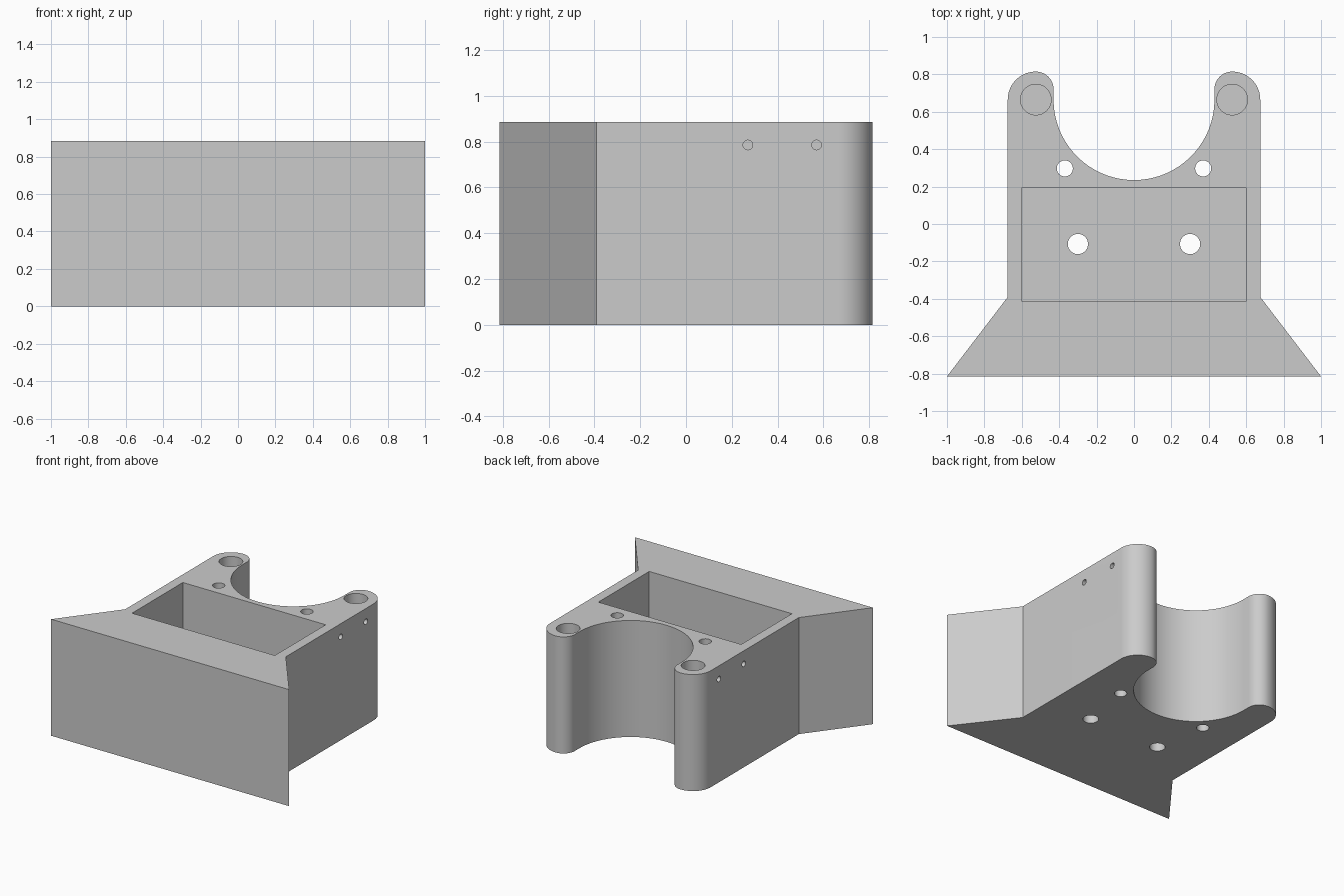
import bpy, bmesh
from math import sin, cos, pi, radians
from mathutils import Matrix, Vector

cube = bpy.data.objects.get("Cube")
if cube:
    bpy.data.objects.remove(cube, do_unlink=True)

HEIGHT = 0.885
ARM_X, ARM_Y = 0.525, 0.665     # centre of each arm's round end
BORE_R = 0.43
FLOOR = 0.1

grey = bpy.data.materials.new("plain_grey")
grey.use_nodes = True
grey.diffuse_color = (0.6, 0.6, 0.6, 1)
grey.node_tree.nodes["Principled BSDF"].inputs["Base Color"].default_value = (0.6, 0.6, 0.6, 1)


def make_object(name, bm):
    bmesh.ops.recalc_face_normals(bm, faces=bm.faces)
    mesh = bpy.data.meshes.new(name)
    bm.to_mesh(mesh)
    bm.free()
    mesh.materials.append(grey)
    obj = bpy.data.objects.new(name, mesh)
    bpy.context.collection.objects.link(obj)
    return obj


def arc(cx, cy, r, start, end, steps):
    angles = [radians(start + (end - start) * i / steps) for i in range(steps + 1)]
    return [(cx + r * cos(a), cy + r * sin(a)) for a in angles]


def extrude_profile(name, points, z0, z1):
    bm = bmesh.new()
    face = bm.faces.new([bm.verts.new((x, y, z0)) for x, y in points])
    result = bmesh.ops.extrude_face_region(bm, geom=[face])
    top = [v for v in result["geom"] if isinstance(v, bmesh.types.BMVert)]
    bmesh.ops.translate(bm, verts=top, vec=(0, 0, z1 - z0))
    return make_object(name, bm)


def cylinder(name, start, end, r):
    start, end = Vector(start), Vector(end)
    axis = end - start
    turn = Vector((0, 0, 1)).rotation_difference(axis).to_matrix().to_4x4()
    bm = bmesh.new()
    bmesh.ops.create_cone(bm, cap_ends=True, segments=48, radius1=r, radius2=r,
                          depth=axis.length,
                          matrix=Matrix.Translation((start + end) / 2) @ turn)
    return make_object(name, bm)


def cut(body, cutter):
    cutter.hide_render = True
    mod = body.modifiers.new("cut", "BOOLEAN")
    mod.operation = "DIFFERENCE"
    mod.solver = "EXACT"
    mod.object = cutter
    bpy.context.view_layer.objects.active = body
    bpy.ops.object.modifier_apply(modifier=mod.name)
    bpy.data.objects.remove(cutter, do_unlink=True)


# Body outline: flared front, straight sides, rounded arms, round bore
half = [(1, -0.815), (0.675, -0.39)]
half += arc(ARM_X, ARM_Y, 0.15, 0, 90, 18)
half += arc(ARM_X, 0.72, 0.095, 90, 180, 14)
half += arc(0, ARM_Y, BORE_R, 0, -90, 36)
mirrored = [(-x, y) for x, y in reversed(half[:-1])]
body = extrude_profile("bracket_body", half + mirrored, 0, HEIGHT)

# Rectangular pocket open at the top
pocket = [(-0.6, -0.415), (0.6, -0.415), (0.6, 0.195), (-0.6, 0.195)]
cut(body, extrude_profile("pocket_cutter", pocket, FLOOR, HEIGHT + 0.1))

for s in (-1, 1):
    # Blind holes in the arm tops
    cut(body, cylinder("arm_hole_cutter", (s * ARM_X, ARM_Y, 0.4),
                       (s * ARM_X, ARM_Y, HEIGHT + 0.1), 0.082))
    # Through holes beside the bore and in the pocket floor
    for x, y, r in ((0.37, 0.297, 0.043), (0.3, -0.107, 0.054)):
        cut(body, cylinder("through_hole_cutter", (s * x, y, -0.1),
                           (s * x, y, HEIGHT + 0.1), r))
    # Small blind holes in the outer sides
    for y in (0.27, 0.57):
        cut(body, cylinder("side_hole_cutter", (s * 0.57, y, 0.785),
                           (s * 0.75, y, 0.785), 0.021))

# Smooth curved walls, sharp corners
bpy.ops.object.select_all(action="DESELECT")
body.select_set(True)
bpy.context.view_layer.objects.active = body
bpy.ops.object.shade_smooth_by_angle(angle=radians(30))
